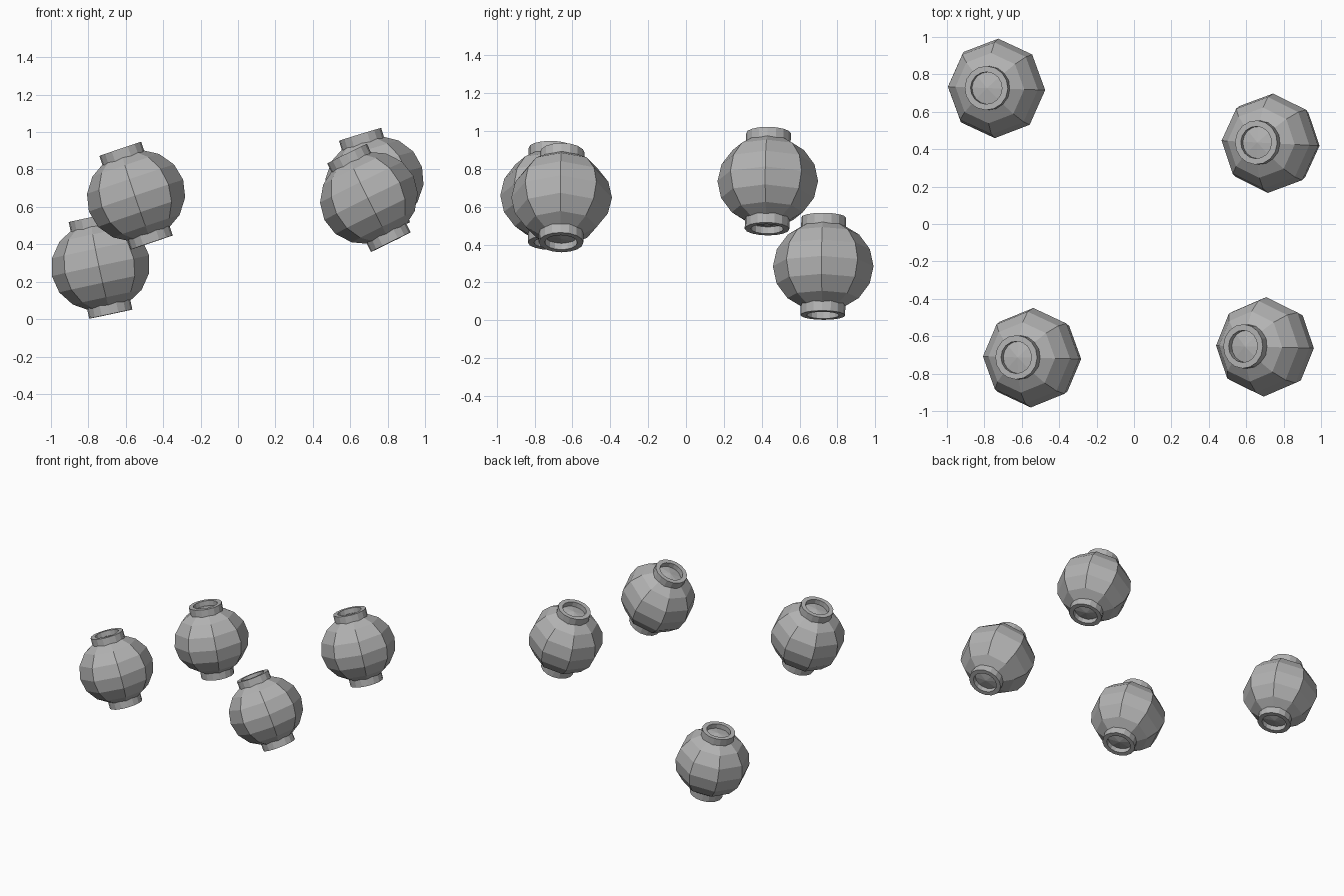
import bpy
import bmesh
from math import radians, cos, sin, pi
from mathutils import Matrix, Vector

cube = bpy.data.objects.get("Cube")
if cube:
    bpy.data.objects.remove(cube, do_unlink=True)

# Single grey material
grey = bpy.data.materials.new("plain grey")
grey.use_nodes = True
colour = (0.45, 0.45, 0.45, 1)
grey.diffuse_color = colour
grey.node_tree.nodes["Principled BSDF"].inputs["Base Color"].default_value = colour

RADIUS, HALF_BODY, HALF_HEIGHT = 0.266, 0.243, 0.264
RIM_OUTER, RIM_INNER, RIM_BASE = 0.118, 0.086, 0.19
RIM_SIDES = 16


def make_mesh(name, bm):
    bmesh.ops.recalc_face_normals(bm, faces=bm.faces)
    mesh = bpy.data.meshes.new(name)
    bm.to_mesh(mesh)
    bm.free()
    mesh.materials.append(grey)
    return mesh


def body_mesh():
    """Eight-sided faceted globe, slightly squashed."""
    bm = bmesh.new()
    bmesh.ops.create_uvsphere(bm, u_segments=8, v_segments=8, radius=RADIUS)
    bmesh.ops.scale(bm, vec=(1, 1, HALF_BODY / RADIUS), verts=bm.verts)
    return make_mesh("lantern_body", bm)


def rims_mesh():
    """Hollow collars at the top and bottom openings."""
    bm = bmesh.new()
    profile = [(RIM_OUTER, RIM_BASE), (RIM_OUTER, HALF_HEIGHT),
               (RIM_INNER, HALF_HEIGHT), (RIM_INNER, RIM_BASE)]
    for side in (1, -1):
        loops = []
        for i in range(RIM_SIDES):
            a = 2 * pi * i / RIM_SIDES
            loops.append([bm.verts.new((r * cos(a), r * sin(a), side * z))
                          for r, z in profile])
        for i, loop in enumerate(loops):
            following = loops[(i + 1) % RIM_SIDES]
            for j in range(len(profile)):
                k = (j + 1) % len(profile)
                bm.faces.new((loop[j], following[j], following[k], loop[k]))
    return make_mesh("lantern_rims", bm)


body, rims = body_mesh(), rims_mesh()

# Placement of each lantern: centre, lean towards -x, turn about z
lanterns = {
    "back_right": ((-0.735, 0.725, 0.285), 12, -2),
    "front_right": ((-0.545, -0.715, 0.66), 18.7, -1.5),
    "front_left": ((0.70, -0.657, 0.648), 26.3, -1.5),
    "back_left": ((0.73, 0.432, 0.735), 17, -3),
}
for place, (centre, lean, turn) in lanterns.items():
    matrix = (Matrix.Translation(Vector(centre))
              @ Matrix.Rotation(radians(turn), 4, 'Z')
              @ Matrix.Rotation(radians(-lean), 4, 'Y'))
    for part, mesh in (("body", body), ("rims", rims)):
        obj = bpy.data.objects.new(f"{place}_lantern_{part}", mesh)
        obj.matrix_world = matrix
        bpy.context.scene.collection.objects.link(obj)
